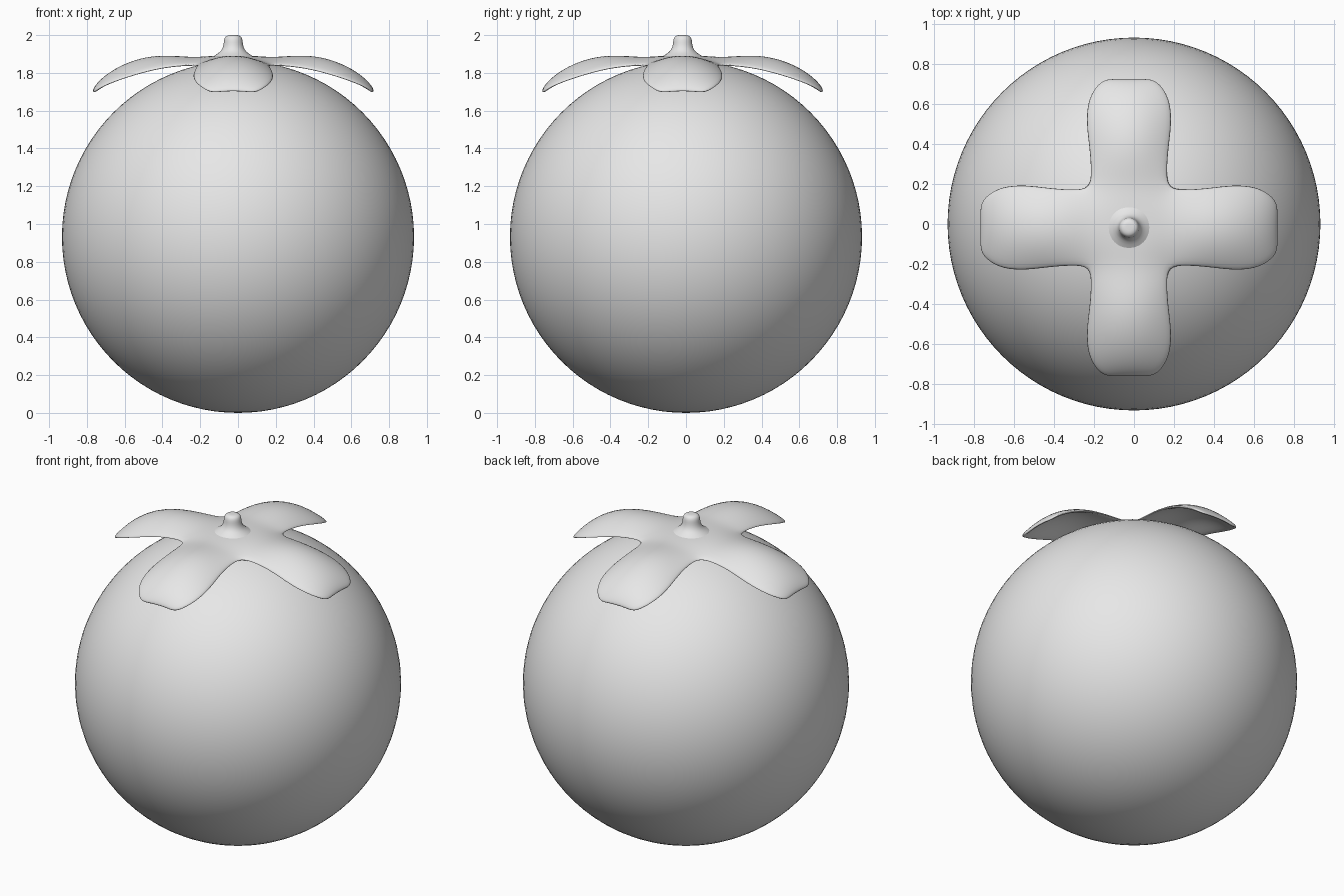
import bpy
import bmesh
import math
from mathutils import Matrix, Vector

if "Cube" in bpy.data.objects:
    bpy.data.objects.remove(bpy.data.objects["Cube"], do_unlink=True)

grey = bpy.data.materials.new("light grey")
grey.use_nodes = True
grey.diffuse_color = (0.8, 0.8, 0.8, 1)
grey.node_tree.nodes["Principled BSDF"].inputs["Base Color"].default_value = (0.8, 0.8, 0.8, 1)

CENTRE = Vector((-0.025, -0.018, 0))


def finish(name, bm, levels=0, thickness=0, location=(0, 0, 0)):
    bmesh.ops.recalc_face_normals(bm, faces=bm.faces)
    mesh = bpy.data.meshes.new(name)
    bm.to_mesh(mesh)
    bm.free()
    mesh.materials.append(grey)
    mesh.shade_smooth()
    obj = bpy.data.objects.new(name, mesh)
    obj.location = location
    bpy.context.collection.objects.link(obj)
    if thickness:
        mod = obj.modifiers.new("Thickness", "SOLIDIFY")
        mod.thickness = thickness
        mod.offset = -1
    if levels:
        mod = obj.modifiers.new("Smooth", "SUBSURF")
        mod.levels = mod.render_levels = levels
    return obj


# Round fruit body
bm = bmesh.new()
bmesh.ops.create_uvsphere(bm, u_segments=96, v_segments=48, radius=0.932)
finish("fruit_body", bm, location=(0, 0, 0.932))

# Four-lobed leaf cap: stations are distance, half width, ridge height, edge droop
STATIONS = [(0.2, 0.2, 1.885, 0.035), (0.28, 0.195, 1.892, 0.045),
            (0.4, 0.205, 1.9, 0.07), (0.52, 0.222, 1.878, 0.08),
            (0.63, 0.215, 1.828, 0.065), (0.71, 0.175, 1.765, 0.035),
            (0.75, 0.12, 1.708, 0.008)]
ACROSS = (-1, -0.5, 0, 0.5, 1)


def add_grid(bm, rows):
    verts = [[bm.verts.new(p) for p in row] for row in rows]
    for a, b in zip(verts, verts[1:]):
        for i in range(len(a) - 1):
            bm.faces.new((a[i], b[i], b[i + 1], a[i + 1]))


bm = bmesh.new()
for k in range(4):
    turn = Matrix.Rotation(k * math.pi / 2, 3, "Z")
    add_grid(bm, [[turn @ Vector((r, t * w, z - d * t * t)) for t in ACROSS]
                  for r, w, z, d in STATIONS])
add_grid(bm, [[Vector((s * 0.2, t * 0.2, 1.885 - 0.035 * s * s * t * t
                       + 0.01 * (1 - s * s) * (1 - t * t)))
               for t in ACROSS] for s in ACROSS])
bmesh.ops.remove_doubles(bm, verts=bm.verts, dist=0.002)
finish("leaf_cap", bm, 2, 0.02, CENTRE)

# Short flared stem, turned around its axis
PROFILE = [(0.12, 1.88), (0.085, 1.9), (0.06, 1.92), (0.051, 1.95),
           (0.05, 1.975), (0.043, 1.993), (0.025, 2.0), (0, 2.0)]
bm = bmesh.new()
verts = [bm.verts.new((r, 0, z)) for r, z in PROFILE]
edges = [bm.edges.new(pair) for pair in zip(verts, verts[1:])]
bmesh.ops.spin(bm, geom=verts + edges, axis=(0, 0, 1), cent=(0, 0, 0),
               angle=2 * math.pi, steps=24)
bmesh.ops.remove_doubles(bm, verts=bm.verts, dist=0.0005)
finish("stem", bm, 1, 0, CENTRE)
